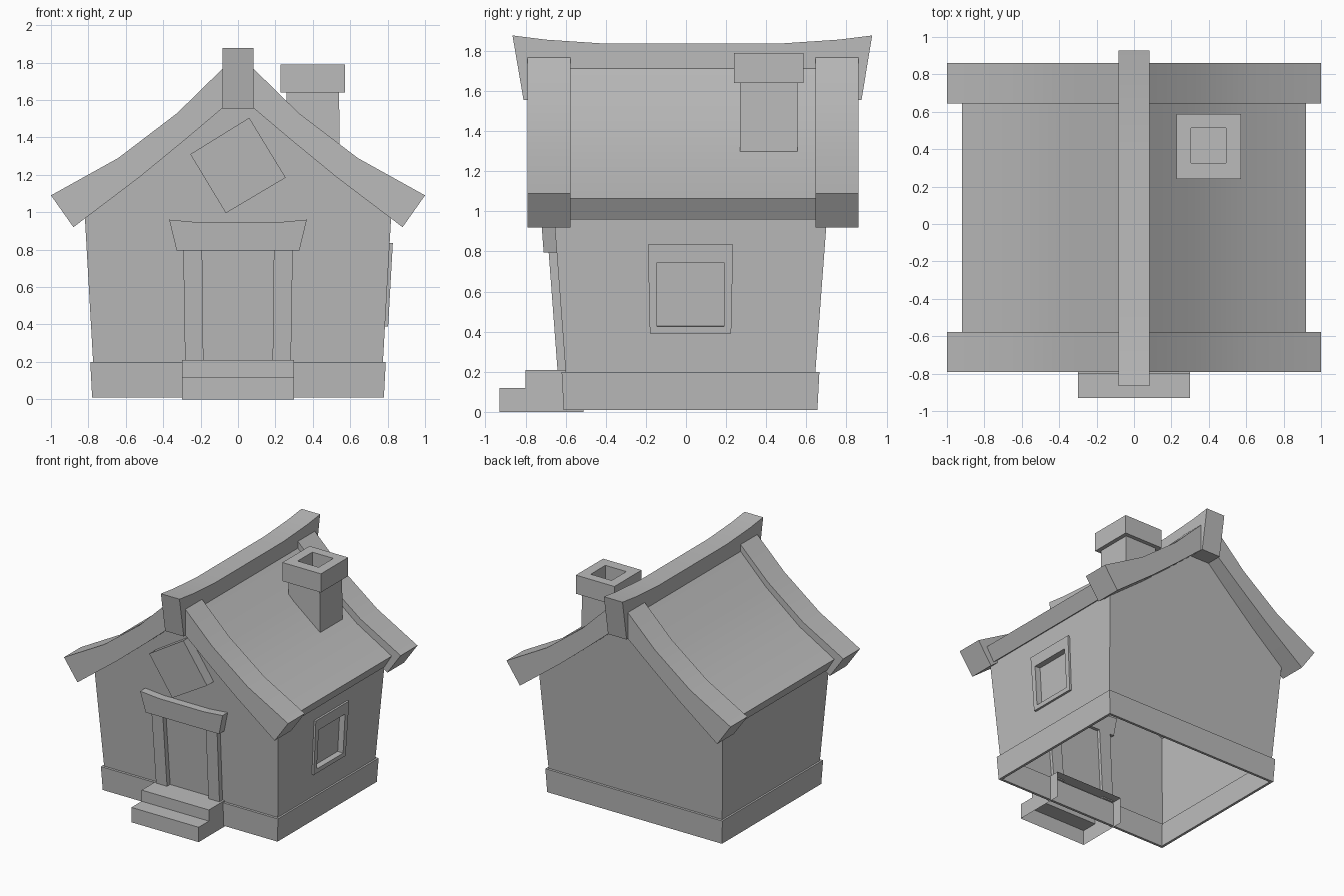
import bpy, bmesh, math
from mathutils import Vector

cube = bpy.data.objects.get("Cube")
if cube:
    bpy.data.objects.remove(cube)

plaster = bpy.data.materials.new("plain_grey")
plaster.use_nodes = True
GREY = (0.5, 0.5, 0.5, 1)
plaster.diffuse_color = GREY
plaster.node_tree.nodes["Principled BSDF"].inputs["Base Color"].default_value = GREY

LEAN = 0.075       # outward lean of front and back walls
SIDE_LEAN = 0.056  # outward lean of side walls


def finish(name, bm, smooth=False):
    mesh = bpy.data.meshes.new(name)
    bm.to_mesh(mesh)
    bm.free()
    mesh.materials.append(plaster)
    obj = bpy.data.objects.new(name, mesh)
    bpy.context.collection.objects.link(obj)
    if smooth:
        bpy.ops.object.select_all(action='DESELECT')
        obj.select_set(True)
        bpy.context.view_layer.objects.active = obj
        bpy.ops.object.shade_smooth_by_angle(angle=math.radians(30))
    return obj


def loft(loops, caps=False, closed=False):
    """Bridge equal loops of points, optionally capping or closing the chain."""
    bm = bmesh.new()
    rows = [[bm.verts.new(p) for p in loop] for loop in loops]
    n = len(rows[0])
    pairs = list(zip(rows, rows[1:])) + ([(rows[-1], rows[0])] if closed else [])
    for a, b in pairs:
        for i in range(n):
            j = (i + 1) % n
            bm.faces.new((a[i], a[j], b[j], b[i]))
    if caps:
        bm.faces.new(rows[0])
        bm.faces.new(rows[-1])
    bmesh.ops.recalc_face_normals(bm, faces=bm.faces)
    return bm


def prism_y(profile, y0, y1, lean=0.0):
    """Extrude an x-z profile along y, leaning to the front as it rises."""
    return loft([[(x, y - lean * z, z) for x, z in profile] for y in (y0, y1)], caps=True)


def prism_x(profile, x0, x1):
    return loft([[(x, y, z) for y, z in profile] for x in (x0, x1)], caps=True)


def mirrored(half):
    """Full outline from a right-hand half that runs from x = 0 outwards."""
    return half + [(-x, z) for x, z in reversed(half) if x > 0]


def rect(x0, x1, y0, y1, z):
    return [(x0, y0, z), (x1, y0, z), (x1, y1, z), (x0, y1, z)]


def chevron(upper, lower):
    right_to_left = lambda pts: [(x, z) for x, z in reversed(pts)] + [(-x, z) for x, z in pts[1:]]
    return right_to_left(upper) + right_to_left(lower)[::-1]


# House walls: open shell with gables, leaning outwards
gable = [(0.772, 0.15), (0.822, 1.03), (0.53, 1.24), (0.29, 1.45), (0, 1.7)]
outline = gable + [(-x, z) for x, z in reversed(gable[:-1])]
bm = loft([[(x, -0.585 - LEAN * z, z) for x, z in outline],
           [(x, 0.63 + LEAN * z, z) for x, z in outline]], caps=True)
hidden = [f for f in bm.faces if abs(f.normal.z) > 0.3]
bmesh.ops.delete(bm, geom=hidden, context='FACES')

# Window recess in the side wall
W_Y, W_Z = (-0.145, 0.19), (0.425, 0.745)
for axis, cuts in ((Vector((0, 1, 0)), W_Y), (Vector((0, 0, 1)), W_Z)):
    for c in cuts:
        geom = bm.verts[:] + bm.edges[:] + bm.faces[:]
        bmesh.ops.bisect_plane(bm, geom=geom, plane_co=axis * c, plane_no=axis)
pane = []
for f in bm.faces:
    c = f.calc_center_median()
    if f.normal.x > 0.9 and W_Y[0] < c.y < W_Y[1] and W_Z[0] < c.z < W_Z[1]:
        pane.append(f)
bmesh.ops.inset_region(bm, faces=pane, thickness=0.002, depth=-0.03)
finish("house_walls", bm)


# Window frame
def window_loop(y0, y1, z0, z1, out, flare=0.0):
    pts = [(y0, z0), (y1, z0), (y1 + flare, z1), (y0 - flare, z1)]
    return [(0.764 + SIDE_LEAN * z + out, y, z) for y, z in pts]


outer = (-0.18, 0.225, 0.39, 0.835)
inner = W_Y + W_Z
finish("window_frame", loft([window_loop(*outer, -0.01, 0.01), window_loop(*outer, 0.017, 0.01),
                             window_loop(*inner, 0.017), window_loop(*inner, -0.01)], closed=True))

# Foundation band, open underneath
finish("foundation", loft([rect(-0.78, 0.78, -0.61, 0.655, 0.01),
                           rect(-0.79, 0.79, -0.62, 0.665, 0.2),
                           rect(-0.765, 0.765, -0.59, 0.64, 0.2),
                           rect(-0.76, 0.76, -0.59, 0.635, 0.01)], closed=True))

# Front steps: shell open at the bottom and back
bm = prism_x([(-0.93, 0), (-0.93, 0.12), (-0.8, 0.12), (-0.8, 0.21), (-0.51, 0.21), (-0.51, 0)],
             -0.3, 0.3)
unseen = [f for f in bm.faces if f.normal.z < -0.9 or f.normal.y > 0.9]
bmesh.ops.delete(bm, geom=unseen, context='FACES')
finish("front_steps", bm)

# Door posts and lintel
for side, s in (("left", 1), ("right", -1)):
    post = [(s * 0.185, 0.2), (s * 0.283, 0.2), (s * 0.293, 0.82), (s * 0.192, 0.82)]
    finish(side + "_door_post", prism_y(post, -0.625, -0.56, LEAN))
lintel = mirrored([(0.328, 0.795), (0.368, 0.96), (0.2, 0.945)][::1])
finish("door_lintel", prism_y(lintel, -0.65, -0.56, LEAN))

# Tilted square plaque on the gable
plaque = [(0.06, 1.505), (0.255, 1.185), (-0.065, 0.995), (-0.255, 1.31)]
finish("gable_plaque", prism_y(plaque, -0.67, -0.57, LEAN))

# Roof and its raised end trims
roof_top = [(0, 1.79), (0.08, 1.715), (0.31, 1.485), (0.61, 1.245), (0.92, 1.065)]
roof_under = [(0, 1.64), (0.085, 1.57), (0.27, 1.405), (0.53, 1.195), (0.855, 0.96)]
finish("roof", prism_y(chevron(roof_top, roof_under), -0.6, 0.66), smooth=True)
trim_top = [(0, 1.845), (0.085, 1.765), (0.325, 1.53), (0.64, 1.29), (1.0, 1.09)]
trim_under = [(0, 1.63), (0.085, 1.555), (0.28, 1.39), (0.53, 1.185), (0.88, 0.92)]
for end, y0, y1 in (("front", -0.79, -0.577), ("back", 0.645, 0.86)):
    finish(end + "_roof_trim", prism_y(chevron(trim_top, trim_under), y0, y1), smooth=True)

# Sagging ridge beam
ridge = [(-0.81, 1.555), (-0.865, 1.877), (-0.7, 1.856), (-0.4, 1.836),
         (0.46, 1.836), (0.76, 1.856), (0.928, 1.877), (0.875, 1.555)]
finish("ridge_beam", prism_x(ridge, -0.083, 0.083), smooth=True)

# Chimney stack and hollow cap
stack = [(0.26, 1.45), (0.26, 1.66), (0.54, 1.66), (0.545, 1.25)]
finish("chimney_stack", prism_y(stack, 0.27, 0.555))
cap, hole = (0.228, 0.572, 0.24, 0.587), (0.305, 0.492, 0.325, 0.512)
finish("chimney_cap", loft([rect(*cap, 1.64), rect(*cap, 1.79),
                            rect(*hole, 1.79), rect(*hole, 1.64)], closed=True))
